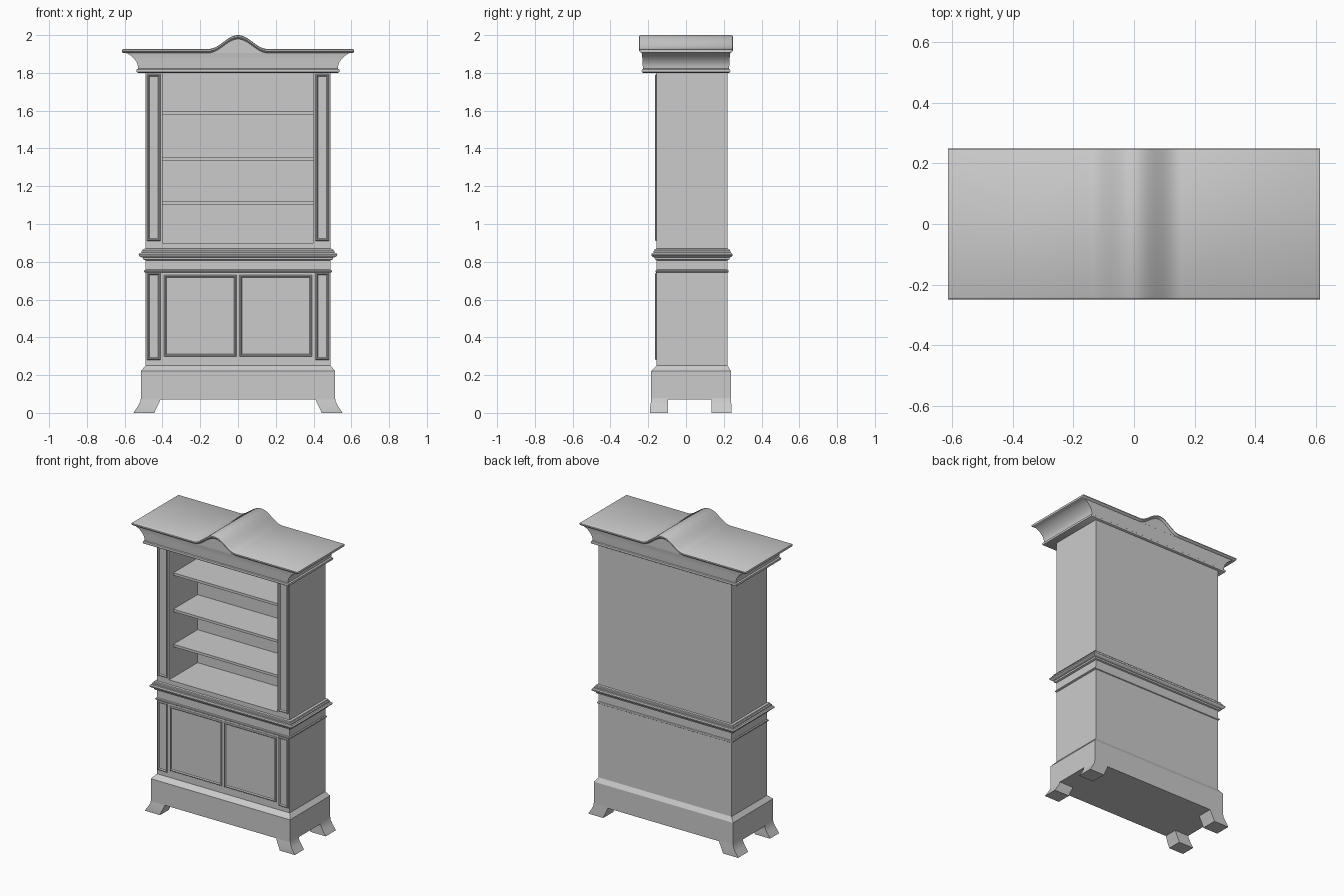
import bpy, bmesh, math

if "Cube" in bpy.data.objects:
    bpy.data.objects.remove(bpy.data.objects["Cube"])


def finish(name, bm, smooth=False, mirror=False):
    bmesh.ops.recalc_face_normals(bm, faces=bm.faces)
    me = bpy.data.meshes.new(name)
    bm.to_mesh(me)
    bm.free()
    ob = bpy.data.objects.new(name, me)
    bpy.context.collection.objects.link(ob)
    if mirror:
        ob.modifiers.new("mirror_x", 'MIRROR')
    if smooth:
        bpy.ops.object.select_all(action='DESELECT')
        ob.select_set(True)
        bpy.context.view_layer.objects.active = ob
        bpy.ops.object.shade_smooth_by_angle(angle=math.radians(35))
    return ob


def skin(name, rings, **kw):
    """Bridge equal closed rings of points and cap both ends."""
    bm = bmesh.new()
    rows = [[bm.verts.new(p) for p in r] for r in rings]
    n = len(rows[0])
    for a, b in zip(rows, rows[1:]):
        for i in range(n):
            j = (i + 1) % n
            bm.faces.new((a[i], a[j], b[j], b[i]))
    bm.faces.new(rows[0])
    bm.faces.new(rows[-1])
    return finish(name, bm, **kw)


def stack(name, sections, **kw):
    """Horizontal rectangles (x0, x1, y0, y1, z) lofted upwards."""
    return skin(name, [[(a, c, z), (b, c, z), (b, d, z), (a, d, z)]
                       for a, b, c, d, z in sections], **kw)


def facing(name, x0, x1, z0, z1, steps, **kw):
    """Front-facing rectangles lofted in y; steps are (inset, y)."""
    return skin(name, [[(x0 + i, y, z0 + i), (x1 - i, y, z0 + i),
                        (x1 - i, y, z1 - i), (x0 + i, y, z1 - i)]
                       for i, y in steps], **kw)


W, F, B = 0.49, -0.155, 0.22  # case half width, front, back


def moulding(name, profile, **kw):
    """Moulding round the case; profile is (overhang, z)."""
    return stack(name, [(-W - o, W + o, F - o * 0.8, B + o * 0.75, z)
                        for o, z in profile], **kw)


# Splayed feet
for name, y0, y1, f, b in (("front_foot", -0.183, -0.095, 0.008, 0),
                           ("back_foot", 0.135, 0.238, 0, 0.003)):
    stack(name, [(0.407, 0.514, y0, y1, 0.08),
                 (0.415, 0.517, y0 - f * 0.3, y1 + b * 0.3, 0.06),
                 (0.427, 0.530, y0 - f * 0.8, y1 + b * 0.8, 0.035),
                 (0.438, 0.546, y0 - f, y1 + b, 0.012),
                 (0.442, 0.553, y0 - f, y1 + b, 0.0)],
          mirror=True, smooth=True)

# Plinth with sloped top
stack("plinth", [(-0.514, 0.514, -0.185, 0.238, 0.072),
                 (-0.514, 0.514, -0.185, 0.238, 0.222),
                 (-W, W, F, B, 0.25)])

# Lower case, frieze and waist mouldings
moulding("lower_case", [(0, 0.25), (0, 0.82)])
moulding("frieze_bead", [(0, 0.742), (0.006, 0.745), (0.008, 0.75),
                         (0.006, 0.755), (0, 0.758)])
moulding("waist_moulding", [(0, 0.808), (0.012, 0.812), (0.014, 0.822),
                            (0.026, 0.826), (0.034, 0.832), (0.036, 0.839),
                            (0.030, 0.846), (0.022, 0.848), (0.022, 0.856),
                            (0.016, 0.860), (0.014, 0.867), (0, 0.870)])

# Upper case with open niche
niche = []
for a, z0, z1, y in ((W, 0.86, 1.81, B), (W, 0.86, 1.81, F),
                     (0.40, 0.90, 1.80, F), (0.40, 0.90, 1.80, 0.145)):
    niche.append([(-a, y, z0), (a, y, z0), (a, y, z1), (-a, y, z1)])
skin("upper_case", niche)

# Shelves
for z in (1.103, 1.337, 1.58):
    stack("shelf", [(-0.405, 0.405, -0.11, 0.15, z),
                    (-0.405, 0.405, -0.11, 0.15, z + 0.017)])

# Doors and pilasters with raised bead borders
bead = [(0, -0.15), (0, -0.159), (0.004, -0.164), (0.008, -0.164),
        (0.013, -0.157)]
facing("door", 0.008, 0.392, 0.298, 0.73, bead, mirror=True)
facing("lower_pilaster", 0.41, 0.482, 0.28, 0.742, bead, mirror=True)
facing("upper_pilaster", 0.41, 0.482, 0.91, 1.793, bead, mirror=True)

# Cornice: bead and flared cove
stack("cornice_cove", [(-x, x, -y, y, z) for x, y, z in (
    (0.528, 0.227, 1.80), (0.537, 0.233, 1.804), (0.539, 0.235, 1.811),
    (0.537, 0.233, 1.818), (0.528, 0.228, 1.822), (0.530, 0.229, 1.838),
    (0.536, 0.230, 1.855), (0.547, 0.231, 1.872), (0.563, 0.232, 1.888),
    (0.582, 0.234, 1.901), (0.600, 0.235, 1.908))], smooth=True)

# Cornice: arched top band swept across the width
xs = [-0.613, -0.607] + [-0.155 + 0.31 * i / 32 for i in range(33)] + [0.607, 0.613]
rings = []
for x in xs:
    h = 1.927
    if abs(x) < 0.155:
        h += 0.0365 * (1 + math.cos(math.pi * x / 0.155))
    e = 0.004 if abs(x) > 0.61 else 0
    half = [(0.235, 1.905 + e), (0.235, h - 0.021 + e), (0.243, h - 0.017),
            (0.248, h - 0.011), (0.247, h - 0.004 - e / 2), (0.240, h - e)]
    rings.append([(x, -y, z) for y, z in half] +
                 [(x, y, z) for y, z in reversed(half)])
skin("cornice_arched_top", rings, smooth=True)
